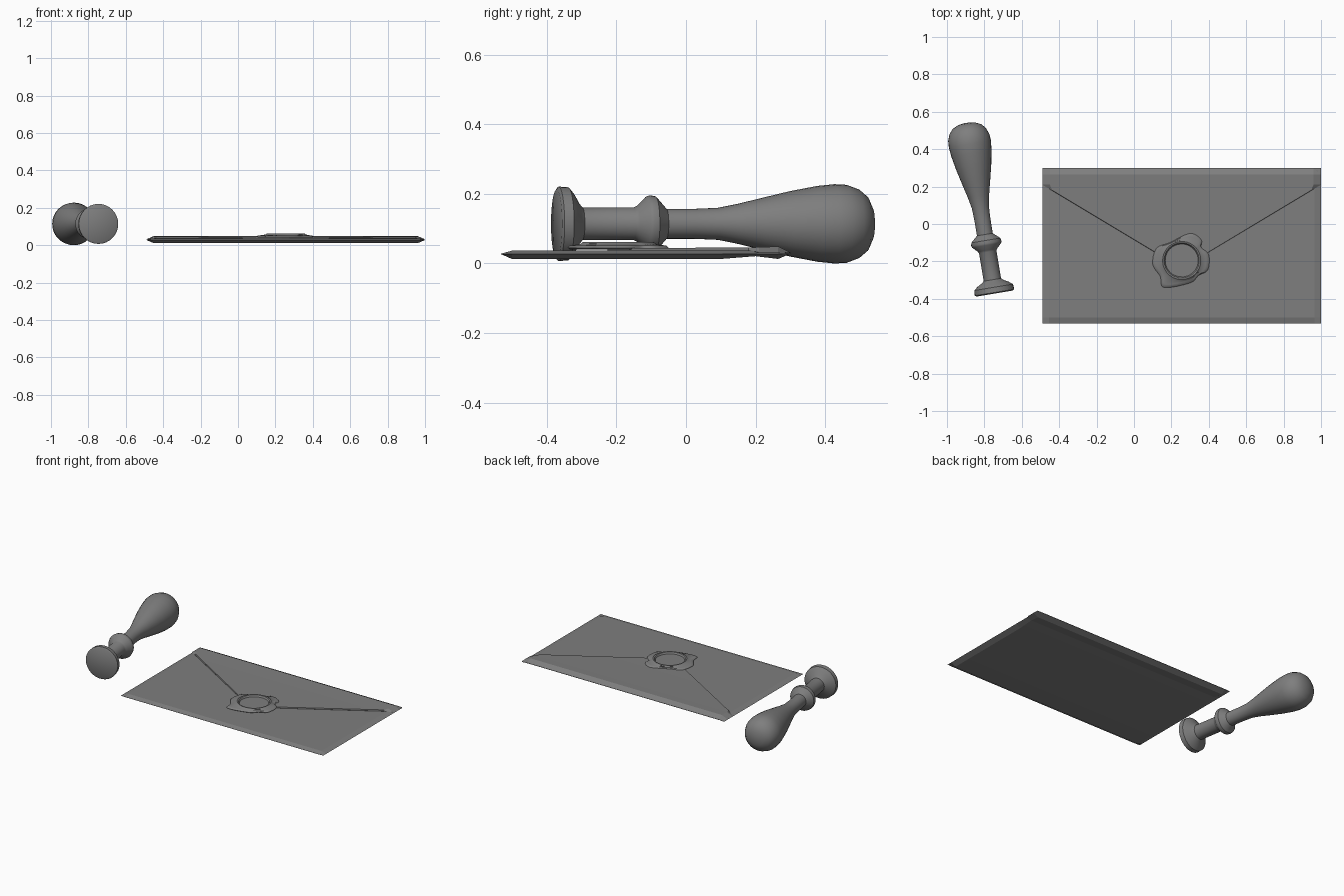
import bpy, bmesh, math
from mathutils import Vector, Matrix

cube = bpy.data.objects.get("Cube")
if cube:
    bpy.data.objects.remove(cube)

grey = bpy.data.materials.new("plain grey")
grey.use_nodes = True
colour = (0.21, 0.21, 0.21, 1)
grey.diffuse_color = colour
grey.node_tree.nodes["Principled BSDF"].inputs["Base Color"].default_value = colour


def loft(name, rings, angle, cap=True):
    """Skin a list of closed rings that share one point count."""
    bm = bmesh.new()
    loops = [[bm.verts.new(p) for p in ring] for ring in rings]
    for a, b in zip(loops, loops[1:]):
        for i in range(len(a)):
            j = (i + 1) % len(a)
            bm.faces.new((a[i], a[j], b[j], b[i]))
    if cap:
        bm.faces.new(loops[0])
        bm.faces.new(loops[-1])
    bmesh.ops.remove_doubles(bm, verts=bm.verts, dist=0.00001)
    bmesh.ops.recalc_face_normals(bm, faces=bm.faces)
    mesh = bpy.data.meshes.new(name)
    bm.to_mesh(mesh)
    bm.free()
    mesh.materials.append(grey)
    obj = bpy.data.objects.new(name, mesh)
    bpy.context.collection.objects.link(obj)
    bpy.ops.object.select_all(action='DESELECT')
    obj.select_set(True)
    bpy.context.view_layer.objects.active = obj
    bpy.ops.object.shade_smooth_by_angle(angle=math.radians(angle))
    return obj


MID = 0.255  # envelope centre line


def section(y, half, edge, inset, top, bottom):
    """Six-sided slice of a flat paper shape with pointed side edges."""
    k = half - inset
    return [(MID - half, y, edge), (MID - k, y, top), (MID + k, y, top),
            (MID + half, y, edge), (MID + k, y, bottom), (MID - k, y, bottom)]


# Envelope pocket with thin edges and a crease under the fold
pocket = [(-0.532, 0.028, 0.027), (-0.50, 0.037, 0.013), (0.10, 0.037, 0.013),
          (0.20, 0.037, 0.021), (0.265, 0.037, 0.013), (0.30, 0.031, 0.030)]
loft("envelope_body", [section(y, 0.745, 0.028, 0.035, t, b) for y, t, b in pocket], 5)

# Pointed flap folded over from the back edge
flap = [(0.30, 0.745, 0.031, 0.04, 0.032, 0.030),
        (0.265, 0.745, 0.032, 0.04, 0.049, 0.030),
        (0.21, 0.745, 0.032, 0.04, 0.047, 0.030),
        (0.18, 0.695, 0.038, 0.003, 0.046, 0.034),
        (-0.225, 0.02, 0.037, 0.003, 0.044, 0.034)]
loft("envelope_flap", [section(*s) for s in flap], 5)

# Wax seal: uneven poured rim around a round pressed hollow
centre = Vector((0.255, -0.195))
blob = [(0.40, -0.165), (0.36, -0.125), (0.36, -0.085), (0.30, -0.05), (0.19, -0.10),
        (0.12, -0.13), (0.10, -0.215), (0.14, -0.28), (0.16, -0.34),
        (0.30, -0.315), (0.345, -0.275), (0.395, -0.245)]
pts = [Vector(p) for p in blob]
outline = []
for i in range(len(pts)):
    a, b, c, d = (pts[(i + k) % len(pts)] for k in (-1, 0, 1, 2))
    for t in (0, 0.25, 0.5, 0.75):
        outline.append(0.5 * (2 * b + (c - a) * t + (2 * a - 5 * b + 4 * c - d) * t * t
                              + (3 * b - a - 3 * c + d) * t ** 3))


def wax_ring(scale, z):
    return [(*(centre + (p - centre) * scale), z) for p in outline]


def press_ring(radius, z):
    return [(*(centre + (p - centre).normalized() * radius), z) for p in outline]


loft("wax_seal", [wax_ring(0.95, 0.040), wax_ring(1, 0.045), wax_ring(0.96, 0.051),
                  wax_ring(0.88, 0.053), press_ring(0.108, 0.057), press_ring(0.102, 0.062),
                  press_ring(0.094, 0.060), press_ring(0.088, 0.050)], 40)

# Seal stamp turned on a lathe, lying on its side: (distance along axis, radius)
profile = [(0, 0.098), (0.006, 0.107), (0.034, 0.105), (0.05, 0.085), (0.064, 0.06),
           (0.075, 0.047), (0.225, 0.047), (0.235, 0.052), (0.262, 0.079), (0.272, 0.082),
           (0.288, 0.079), (0.312, 0.052), (0.32, 0.043), (0.40, 0.043), (0.47, 0.046),
           (0.53, 0.058), (0.60, 0.075), (0.68, 0.094), (0.76, 0.109), (0.81, 0.114),
           (0.845, 0.112), (0.88, 0.099), (0.905, 0.078), (0.92, 0.045), (0.925, 0.012)]
SIDES = 32
rings = []
for t, r in profile:
    rings.append([(r * math.cos(math.tau * i / SIDES), t, r * math.sin(math.tau * i / SIDES))
                  for i in range(SIDES)])
stamp = loft("seal_stamp", rings, 35)
stamp.data.transform(Matrix.Translation((-0.745, -0.372, 0.114))
                     @ Matrix.Rotation(math.radians(9.4), 4, 'Z'))
